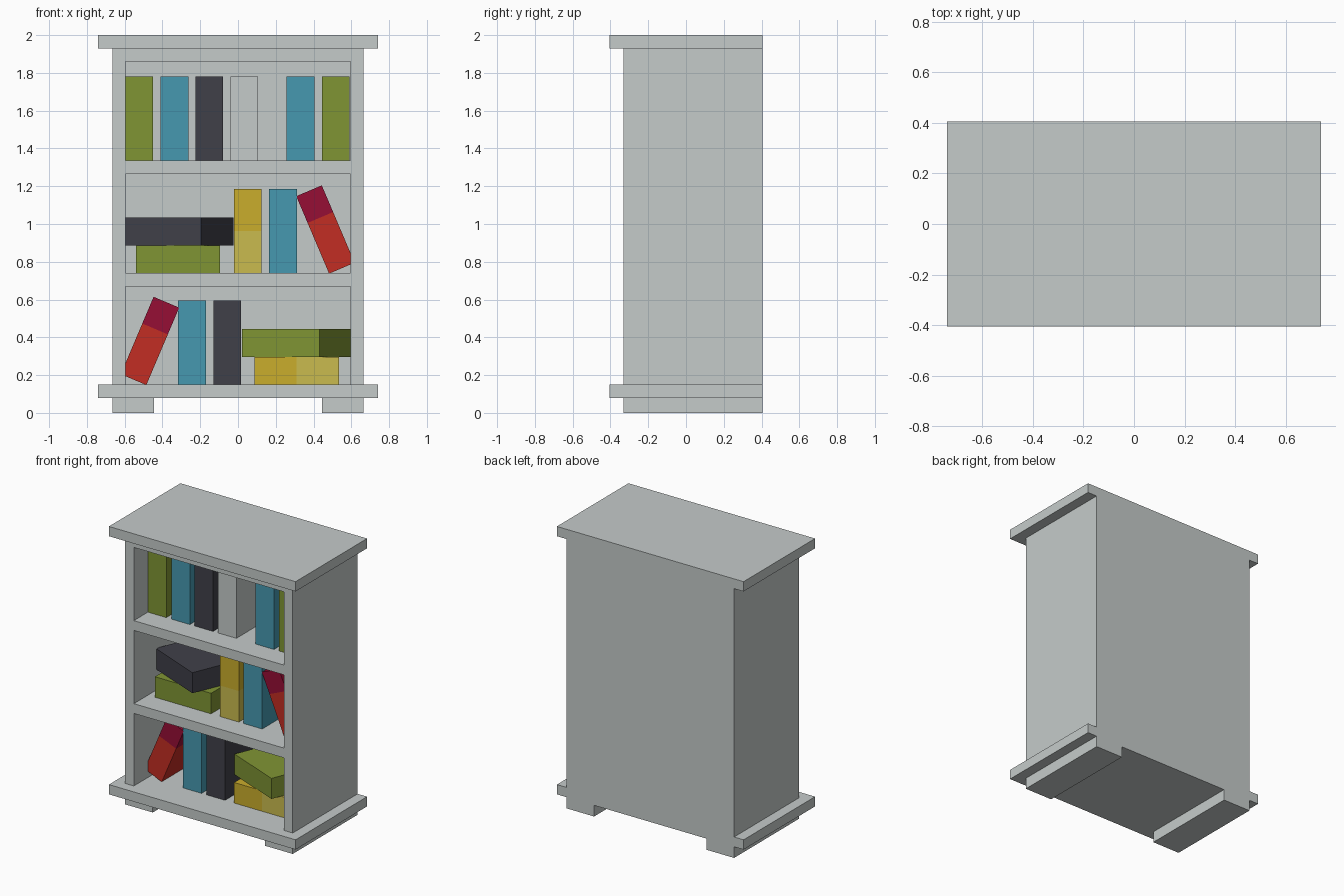
import bpy, bmesh
from math import radians
from mathutils import Matrix, Vector

if "Cube" in bpy.data.objects:
    bpy.data.objects.remove(bpy.data.objects["Cube"], do_unlink=True)


def material(name, rgb):
    """Flat material from sRGB 0-255 values."""
    lin = [((c / 255 + 0.055) / 1.055) ** 2.4 for c in rgb]
    m = bpy.data.materials.new(name)
    m.use_nodes = True
    m.diffuse_color = (*lin, 1)
    bsdf = next(n for n in m.node_tree.nodes if n.type == 'BSDF_PRINCIPLED')
    bsdf.inputs["Base Color"].default_value = (*lin, 1)
    return m


GREY = material("light grey", (197, 203, 202))
GREEN = material("olive green", (128, 149, 52))
BLUE = material("teal blue", (70, 153, 176))
BLACK = material("charcoal", (64, 64, 73))
GOLD = material("gold", (202, 173, 44))
YELLOW = material("pale yellow", (202, 187, 78))
RED = material("red", (194, 45, 35))
CRIMSON = material("crimson", (150, 14, 53))


def finish(name, bm, mats):
    me = bpy.data.meshes.new(name)
    bm.to_mesh(me)
    bm.free()
    for m in mats:
        me.materials.append(m)
    ob = bpy.data.objects.new(name, me)
    bpy.context.collection.objects.link(ob)
    return ob


def add_box(bm, x, y, z):
    """Axis-aligned box from (min, max) ranges."""
    size = Vector((x[1] - x[0], y[1] - y[0], z[1] - z[0]))
    mid = Vector((sum(x) / 2, sum(y) / 2, sum(z) / 2))
    bmesh.ops.create_cube(bm, size=1, matrix=Matrix.Translation(mid) @ Matrix.Diagonal((*size, 1)))


def box(name, x, y, z, mat=GREY):
    bm = bmesh.new()
    add_box(bm, x, y, z)
    return finish(name, bm, [mat])


# Case: slabs, feet and a carcass with three open compartments
FRONT, BACK, SIDE, INNER = -0.33, 0.405, 0.665, 0.595
box("top_slab", (-0.74, 0.74), (-0.405, BACK), (1.93, 2.0))
box("base_slab", (-0.74, 0.74), (-0.405, BACK), (0.08, 0.15))
box("left_foot", (0.445, SIDE), (FRONT, BACK), (0, 0.08))
box("right_foot", (-SIDE, -0.445), (FRONT, BACK), (0, 0.08))
carcass = box("carcass", (-SIDE, SIDE), (FRONT, BACK), (0.15, 1.93))

bm = bmesh.new()
for z in ((0.1, 0.67), (0.74, 1.265), (1.335, 1.86)):
    add_box(bm, (-INNER, INNER), (FRONT - 0.1, 0.335), z)
cutter = finish("compartment_cutter", bm, [GREY])
cutter.hide_render = True
mod = carcass.modifiers.new("compartments", 'BOOLEAN')
mod.operation, mod.solver, mod.object = 'DIFFERENCE', 'EXACT', cutter
bpy.context.view_layer.objects.active = carcass
bpy.ops.object.modifier_apply(modifier=mod.name)
bpy.data.objects.remove(cutter, do_unlink=True)

# Books: one shared size, standing, lying or leaning
THICK, LONG, DEPTH, MID_Y = 0.147, 0.445, 0.445, 0.052


def book(name, mats, x, z, tilt=0, yaw=0, split=0.5):
    """Centre at (x, z); a second material fills the part below the split."""
    bm = bmesh.new()
    add_box(bm, (-THICK / 2, THICK / 2), (-DEPTH / 2, DEPTH / 2), (-LONG / 2, LONG / 2))
    if len(mats) == 2:
        cut = LONG * (split - 0.5)
        bmesh.ops.bisect_plane(bm, geom=bm.verts[:] + bm.edges[:] + bm.faces[:],
                               plane_co=(0, 0, cut), plane_no=(0, 0, 1))
        for f in bm.faces:
            f.material_index = int(f.calc_center_median().z < cut)
    ob = finish(name, bm, mats)
    ob.location = (x, MID_Y, z)
    ob.rotation_euler = (0, radians(tilt), radians(yaw))


HALF_L, HALF_T = LONG / 2, THICK / 2

# Upper shelf: a standing row with one gap
for i, (x, mat) in enumerate([(-0.523, GREEN), (-0.336, BLUE), (-0.152, BLACK),
                              (0.033, GREY), (0.331, BLUE), (0.517, GREEN)]):
    book(f"upper_book_{i + 1}", [mat], x, 1.335 + HALF_L)

# Middle shelf
book("middle_lying_book", [GREEN], -0.317, 0.74 + HALF_T, -90)
book("middle_turned_book", [BLACK], -0.315, 0.74 + 3 * HALF_T, -90, -22.5)
book("middle_yellow_book", [GOLD, YELLOW], 0.052, 0.74 + HALF_L)
book("middle_blue_book", [BLUE], 0.238, 0.74 + HALF_L)
book("middle_leaning_book", [CRIMSON, RED], 0.463, 0.971, -23, split=0.655)

# Lower shelf
book("lower_leaning_book", [CRIMSON, RED], -0.466, 0.381, 23, split=0.655)
book("lower_blue_book", [BLUE], -0.243, 0.15 + HALF_L)
book("lower_black_book", [BLACK], -0.057, 0.15 + HALF_L)
book("lower_lying_book", [GOLD, YELLOW], 0.311, 0.15 + HALF_T, -90)
book("lower_turned_book", [GREEN], 0.311, 0.15 + 3 * HALF_T, -90, -22.5)
